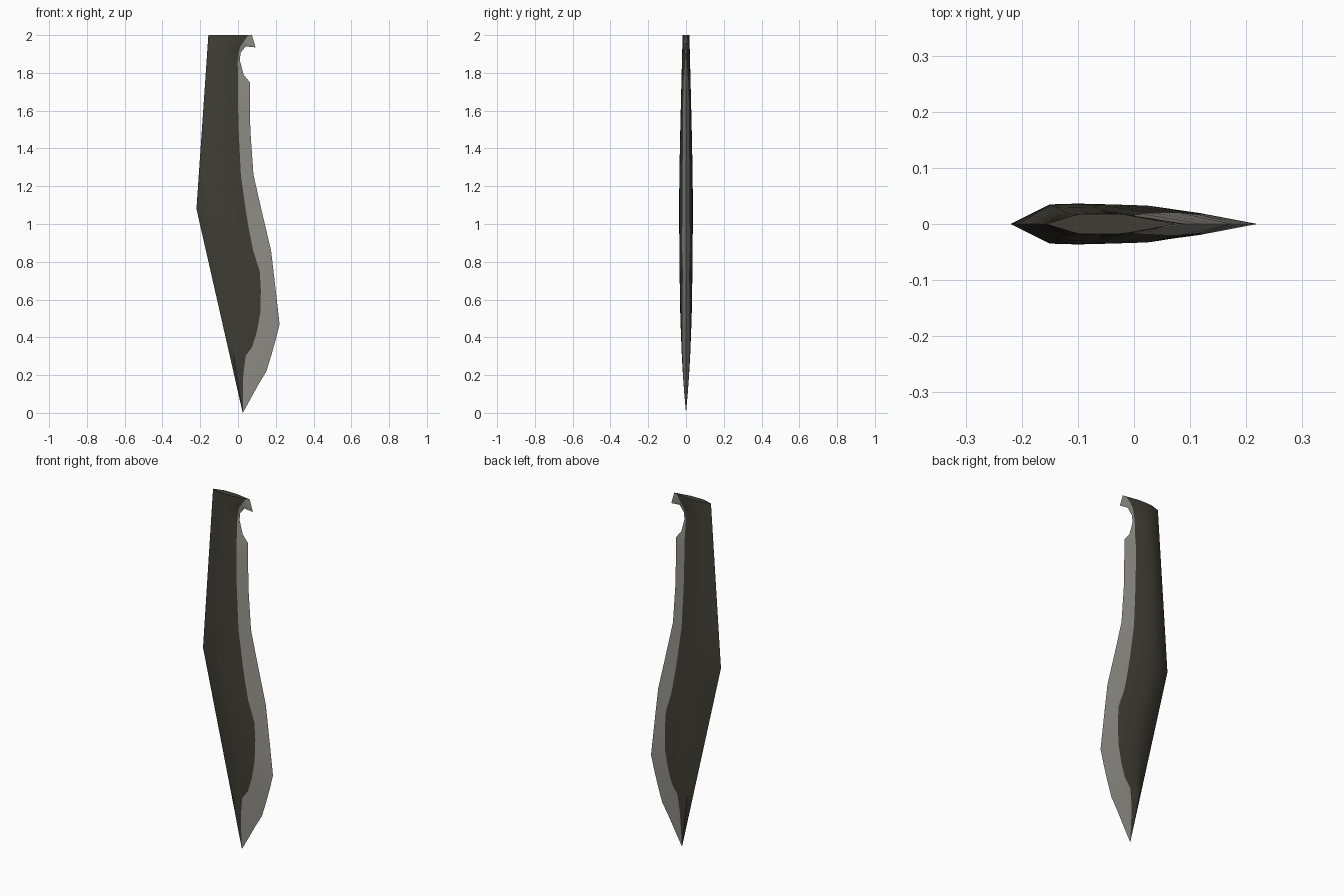
import bpy, bmesh, math

if "Cube" in bpy.data.objects:
    bpy.data.objects.remove(bpy.data.objects["Cube"])


def material(name, rgb):
    m = bpy.data.materials.new(name)
    m.diffuse_color = (*rgb, 1)
    m.use_nodes = True
    m.node_tree.nodes["Principled BSDF"].inputs["Base Color"].default_value = m.diffuse_color
    return m


def lerp_table(z, table):
    for (z0, a), (z1, b) in zip(table, table[1:]):
        if z0 <= z <= z1:
            return a + (b - a) * (z - z0) / (z1 - z0)
    return table[-1][1]


# Straight spine and half thickness by height
SPINE = [(0, 0.025), (1.08, -0.22), (2, -0.157)]
THICK = [(0, 0), (0.1, 0.009), (0.25, 0.02), (0.5, 0.03), (0.8, 0.035),
         (1.1, 0.0365), (1.3, 0.035), (1.6, 0.028), (2, 0.018)]

# Rows from tip to top: dark boundary z, x, then cutting edge z, x
ROWS = [
    (0.10, 0.026, 0.075, 0.067), (0.20, 0.028, 0.15, 0.108),
    (0.30, 0.04, 0.22, 0.15), (0.35, 0.075, 0.31, 0.178),
    (0.43, 0.1, 0.39, 0.2), (0.53, 0.118, 0.47, 0.22),
    (0.65, 0.121, 0.62, 0.203), (0.75, 0.115, 0.75, 0.188),
    (0.86, 0.08, 0.86, 0.175), (0.97, 0.058, 0.97, 0.149),
    (1.08, 0.04, 1.08, 0.123), (1.26, 0.015, 1.26, 0.082),
    (1.50, 0.003, 1.50, 0.065), (1.65, 0.0, 1.65, 0.064),
    (1.74, 0.0, 1.75, 0.063), (1.79, 0.0, 1.79, 0.03),
    (1.86, -0.002, 1.865, 0.01), (1.90, 0.002, 1.905, 0.013),
    (1.94, 0.012, 1.94, 0.04), (1.965, 0.03, 1.935, 0.093),
    (2.0, 0.055, 2.0, 0.074),
]

# Blade: lofted diamond-like section with painted body and bare cutting edge
bm = bmesh.new()
tip = bm.verts.new((0.025, 0, 0))
rings = []
for bz, bx, ez, ex in ROWS:
    s, t = lerp_table(bz, SPINE), lerp_table(bz, THICK)
    x2 = s + 0.65 * (bx - s)
    yb = t * min(1, 1.1 * (ex - bx) / (ex - x2))
    side = [(s + 0.27 * (bx - s), t * 0.96), (s + 0.46 * (bx - s), t),
            (x2, t * 0.96), (bx, yb)]
    pts = [(s, 0, bz)] + [(x, -y, bz) for x, y in side] + [(ex, 0, ez)]
    pts += [(x, y, bz) for x, y in reversed(side)]
    rings.append([bm.verts.new(p) for p in pts])

n = len(rings[0])
edge_columns = (4, 5)
for i in range(n):
    j = (i + 1) % n
    f = bm.faces.new((tip, rings[0][j], rings[0][i]))
    f.material_index = int(i in edge_columns)
    for a, b in zip(rings, rings[1:]):
        f = bm.faces.new((a[i], a[j], b[j], b[i]))
        f.material_index = int(i in edge_columns)
bm.faces.new(rings[-1])
bmesh.ops.recalc_face_normals(bm, faces=bm.faces[:])

mesh = bpy.data.meshes.new("blade")
bm.to_mesh(mesh)
bm.free()
mesh.materials.append(material("dark olive coating", (0.05, 0.048, 0.036)))
mesh.materials.append(material("bare grey steel", (0.29, 0.285, 0.255)))
blade = bpy.data.objects.new("blade", mesh)
bpy.context.collection.objects.link(blade)
bpy.context.view_layer.objects.active = blade
blade.select_set(True)
bpy.ops.object.shade_smooth_by_angle(angle=math.radians(35))
